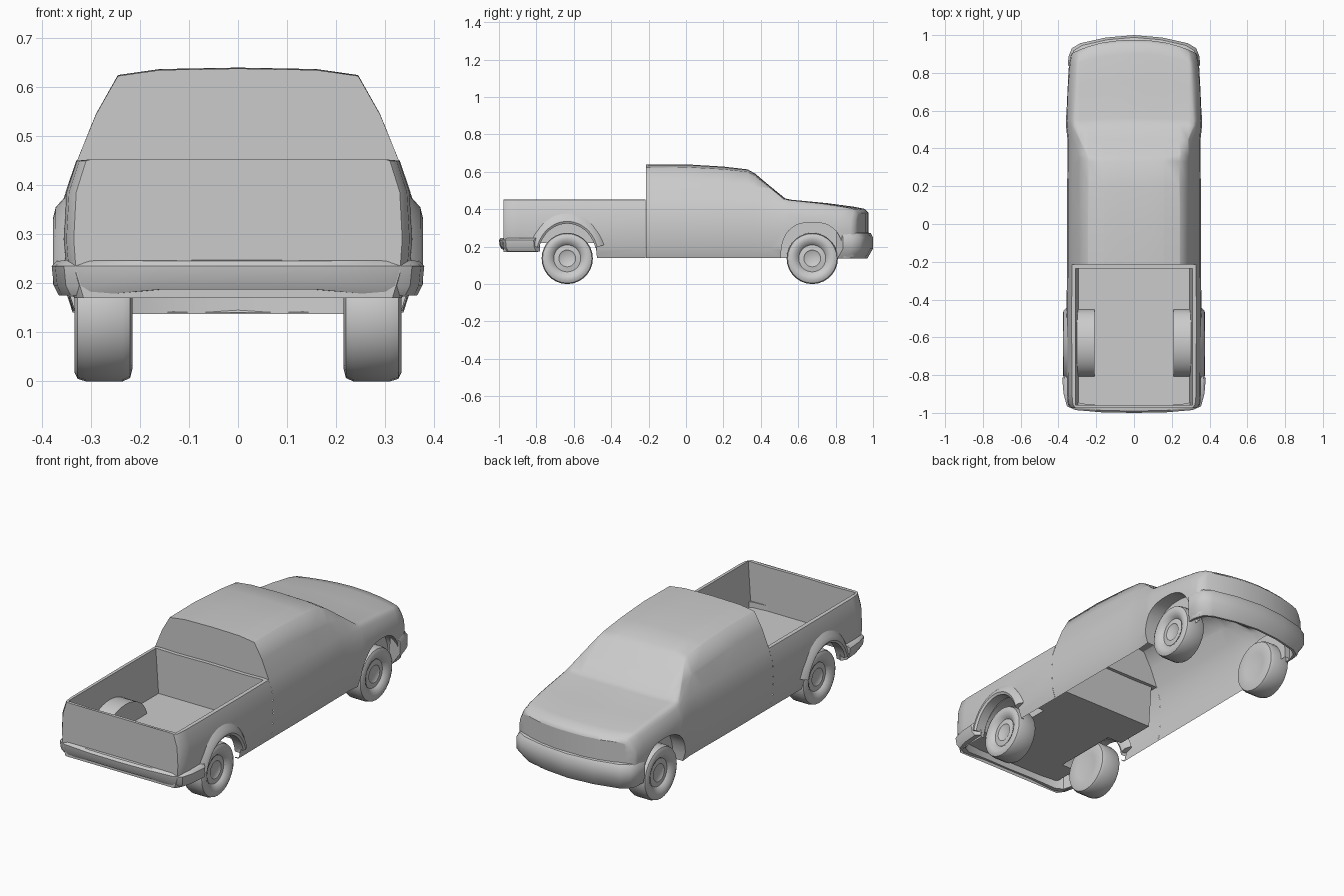
import bpy, bmesh, math
from mathutils import Vector

cube = bpy.data.objects.get("Cube")
if cube:
    bpy.data.objects.remove(cube)

grey = bpy.data.materials.new("plain grey")
grey.use_nodes = True
grey.diffuse_color = (0.6, 0.6, 0.6, 1)
grey.node_tree.nodes["Principled BSDF"].inputs["Base Color"].default_value = (0.6, 0.6, 0.6, 1)


def make(name, bm):
    bmesh.ops.remove_doubles(bm, verts=bm.verts, dist=0.0003)
    bmesh.ops.recalc_face_normals(bm, faces=bm.faces)
    mesh = bpy.data.meshes.new(name)
    bm.to_mesh(mesh)
    bm.free()
    mesh.materials.append(grey)
    ob = bpy.data.objects.new(name, mesh)
    bpy.context.collection.objects.link(ob)
    return ob


def smooth(ob, degrees=40):
    bpy.ops.object.select_all(action='DESELECT')
    ob.select_set(True)
    bpy.context.view_layer.objects.active = ob
    bpy.ops.object.shade_smooth_by_angle(angle=math.radians(degrees))


def boolean(ob, tool, operation):
    bpy.context.view_layer.objects.active = ob
    mod = ob.modifiers.new("cut", 'BOOLEAN')
    mod.operation, mod.object, mod.solver = operation, tool, 'EXACT'
    bpy.ops.object.modifier_apply(modifier=mod.name)
    bpy.data.objects.remove(tool)


def open_up(ob, rule):
    """Delete the faces whose centre and normal match a rule, leaving a shell."""
    bm = bmesh.new()
    bm.from_mesh(ob.data)
    gone = [f for f in bm.faces if rule(f.calc_center_median(), f.normal)]
    bmesh.ops.delete(bm, geom=gone, context='FACES')
    bm.to_mesh(ob.data)
    bm.free()


def skin(bm, rings, closed=False):
    """Join equal rows of points with quads."""
    rows = [[bm.verts.new(p) for p in ring] for ring in rings]
    n = len(rows[0])
    for a, b in zip(rows, rows[1:]):
        for i in range(n if closed else n - 1):
            j = (i + 1) % n
            bm.faces.new((a[i], a[j], b[j], b[i]))
    return rows


def section(y, w, zb, belt, corner, top):
    """Full cross-section of the body, left sill over the roof to right sill."""
    bx = w * 0.925
    half = [(w * 0.94, zb), (w * 0.985, zb + 0.05), (w, 0.29),
            (w * 0.985, 0.29 + (belt - 0.29) * 0.6), (bx, belt),
            (bx * 0.54 + corner * 0.46, (belt + top) / 2),
            (corner, top - 0.08 * (top - belt)), (corner * 0.65, top - 0.003)]
    pts = half + [(0, top)] + [(-x, z) for x, z in reversed(half)]
    return [(x, y, z) for x, z in pts]


def body(sections):
    bm = bmesh.new()
    rows = skin(bm, [section(*s) for s in sections], closed=True)
    for row in (rows[0], rows[-1]):                 # end caps
        for i in range(len(row) // 2):
            quad = [row[i], row[i + 1], row[-2 - i], row[-1 - i]]
            bm.faces.new(list(dict.fromkeys(quad)))
    return bm


def cylinder(name, y, z, r, x0, x1, stretch=1.0, lowest=-1.0, power=1.0, seg=40):
    """Sideways cylinder; a power under 1 makes it squarer."""
    def bend(t):
        return math.copysign(abs(t) ** power, t)
    bm = bmesh.new()
    rows = skin(bm, [[(x, y + r * stretch * bend(math.cos(a)),
                       max(lowest, z + r * bend(math.sin(a))))
                      for a in (math.tau * i / seg for i in range(seg))]
                     for x in (x0, x1)], closed=True)
    for row in rows:
        bm.faces.new(row)
    return make(name, bm)


# Cab and bonnet
bm = body([
    (-0.215, 0.355, 0.14, 0.45, 0.245, 0.638), (0.0, 0.355, 0.14, 0.45, 0.245, 0.64),
    (0.2, 0.354, 0.14, 0.45, 0.242, 0.628), (0.33, 0.352, 0.14, 0.45, 0.24, 0.613),
    (0.37, 0.352, 0.14, 0.449, 0.252, 0.59), (0.45, 0.352, 0.14, 0.442, 0.285, 0.523),
    (0.53, 0.36, 0.14, 0.434, 0.315, 0.458), (0.56, 0.361, 0.14, 0.43, 0.315, 0.451),
    (0.75, 0.355, 0.14, 0.41, 0.305, 0.433), (0.9, 0.345, 0.14, 0.39, 0.30, 0.413),
    (0.955, 0.338, 0.14, 0.38, 0.29, 0.402), (0.975, 0.332, 0.16, 0.36, 0.28, 0.382)])
# Cut into strips and bow the nose backwards at the sides
for x in (-0.29, -0.24, -0.16, -0.08, 0, 0.08, 0.16, 0.24, 0.29):
    bmesh.ops.bisect_plane(bm, geom=bm.verts[:] + bm.edges[:] + bm.faces[:],
                           plane_co=(x, 0, 0), plane_no=(1, 0, 0), dist=1e-5)
for v in bm.verts:
    t = min(max((v.co.y - 0.3) / 0.65, 0), 1)
    v.co.y -= 0.072 * t * t * abs(v.co.x / 0.33) ** 2.3
cab = make("cab_and_bonnet", bm)
for s in (-1, 1):
    boolean(cab, cylinder("well_cutter", 0.675, 0.14, 0.19, 0.28 * s, 0.5 * s, 0.88, power=0.8), 'DIFFERENCE')
# Open the underside and the wall shared with the bed
open_up(cab, lambda c, n: (c.z < 0.17 and n.z < -0.8)
        or (n.y < -0.99 and c.y < -0.21 and c.z < 0.45))
smooth(cab, 60)

# Load bed: hollowed, with wheel housings and wheel wells
bed = make("load_bed", body([
    (-0.975, 0.335, 0.17, 0.45, 0.30, 0.453), (-0.955, 0.35, 0.17, 0.45, 0.30, 0.453),
    (-0.9, 0.355, 0.17, 0.45, 0.30, 0.453), (-0.482, 0.357, 0.17, 0.45, 0.30, 0.453),
    (-0.478, 0.357, 0.14, 0.45, 0.30, 0.453), (-0.2155, 0.355, 0.14, 0.45, 0.30, 0.453)]))
bm = bmesh.new()
bmesh.ops.create_cube(bm, size=1)
for v in bm.verts:                                   # walls lean out slightly
    width = 0.59 if v.co.z < 0 else 0.645
    v.co = Vector((v.co.x * width, v.co.y * 0.723 - 0.5965, v.co.z * 0.4 + 0.42))
boolean(bed, make("bed_cutter", bm), 'DIFFERENCE')
for s in (-1, 1):
    boolean(bed, cylinder("housing", -0.63, 0.2, 0.135, 0.21 * s, 0.325 * s, 1.33, 0.2), 'UNION')
    boolean(bed, cylinder("well_cutter", -0.635, 0.145, 0.18, 0.317 * s, 0.5 * s, 0.88), 'DIFFERENCE')
open_up(bed, lambda c, n: (c.z < 0.185 and abs(n.x) < 0.3 and n.z < 0.05)
        or (abs(n.x) > 0.99 and abs(abs(c.x) - 0.317) < 0.002)
        or (n.y > 0.99 and c.y > -0.217))
smooth(bed)


def flare(name, s):
    """Swept lip over a rear wheel."""
    bm = bmesh.new()
    lip = [(0.178, 0.325), (0.178, 0.37), (0.19, 0.377), (0.21, 0.372), (0.24, 0.345), (0.21, 0.325)]
    rows = skin(bm, [[(s * x, -0.635 + r * 0.88 * math.cos(a), 0.145 + r * math.sin(a))
                      for r, x in lip]
                     for a in (math.radians(16 + 148 * i / 20) for i in range(21))], closed=True)
    bm.faces.new(rows[0])
    bm.faces.new(rows[-1])
    smooth(make(name, bm))


def wheel(name, s, y):
    bm = bmesh.new()
    outline = [(0, 0.312), (0.04, 0.312), (0.045, 0.316), (0.072, 0.312), (0.08, 0.322), (0.1, 0.333),
               (0.118, 0.334), (0.132, 0.327), (0.137, 0.31), (0.137, 0.235), (0.13, 0.22),
               (0.11, 0.215), (0.07, 0.217), (0, 0.23)]
    skin(bm, [[(s * x, y + r * math.cos(a), 0.137 + r * math.sin(a)) for r, x in outline]
              for a in (math.tau * i / 28 for i in range(29))])
    smooth(make(name, bm))


for side, s in (("left", 1), ("right", -1)):
    flare(side + "_rear_wheel_flare", s)
    wheel(side + "_rear_wheel", s, -0.635)
    wheel(side + "_front_wheel", s, 0.675)


def bumper(path, outline, end):
    """Sweep an (inset, height) outline round half a plan path and its mirror."""
    full = path + [(-x, y) for x, y in reversed(path[:-1])]
    bm = bmesh.new()
    rows = skin(bm, [[(x * (1 - d / 0.36), y - end * d, z) for d, z in outline]
                     for x, y in full], closed=True)
    bm.faces.new(rows[0])
    bm.faces.new(rows[-1])
    return bm


# Bumpers
bm = bumper([(0.35, 0.84), (0.347, 0.885), (0.33, 0.93), (0.285, 0.957), (0.15, 0.987), (0, 1.0)],
            [(0.035, 0.278), (0.012, 0.272), (0, 0.25), (0, 0.19), (0.03, 0.137), (0.04, 0.137)], 1)
smooth(make("nose_bumper", bm))
bm = bumper([(0.38, -0.815), (0.373, -0.9), (0.355, -0.965), (0.31, -0.985), (0.17, -0.997), (0, -1.0)],
            [(0.035, 0.248), (0.01, 0.246), (0, 0.235), (0.004, 0.195), (0.014, 0.175), (0.035, 0.175)], -1)
for v in bm.verts:                                   # raised middle of the lower edge
    if v.co.z < 0.2 and abs(v.co.x) < 0.2:
        v.co.z += 0.012
smooth(make("tail_bumper", bm))
